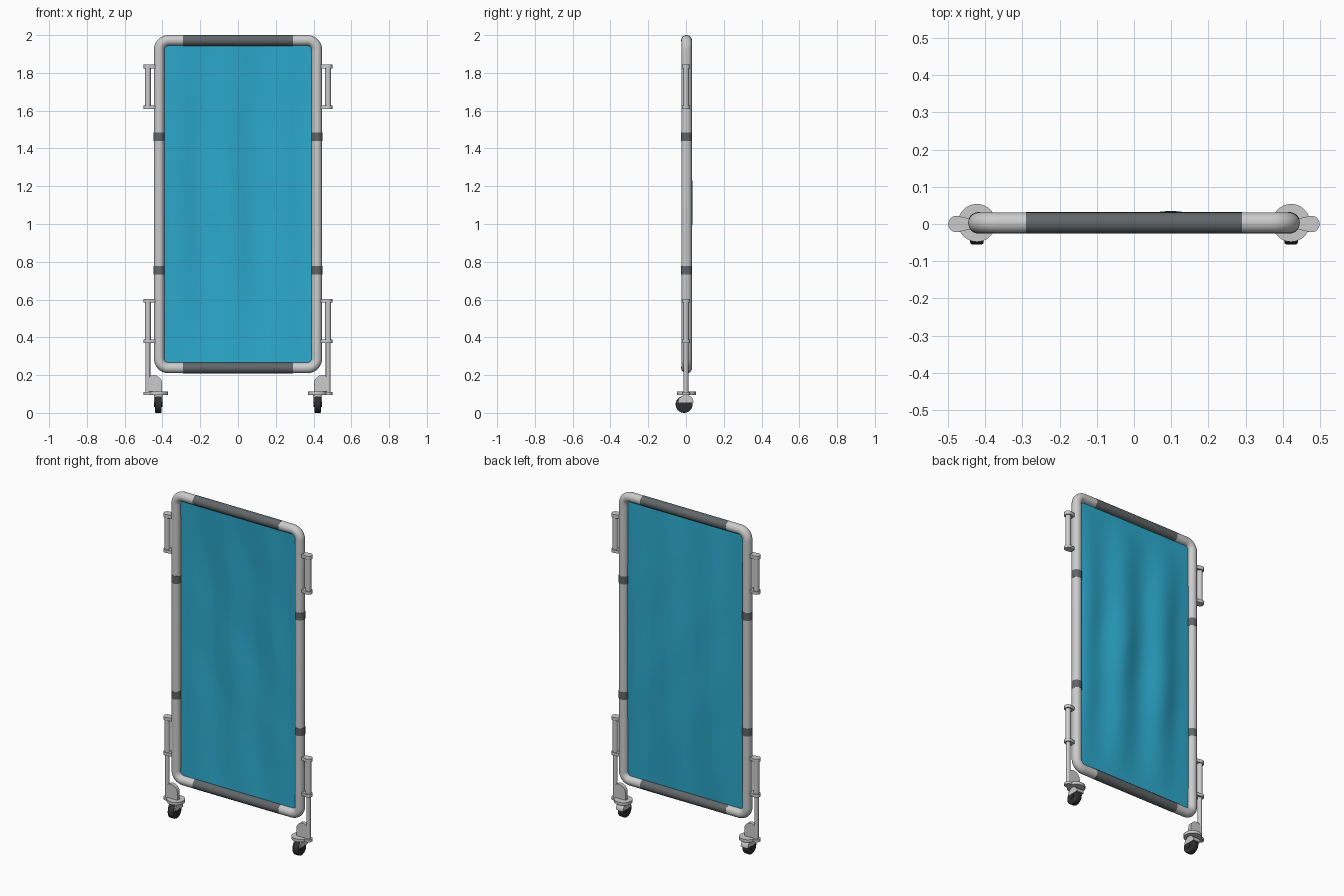
import bpy, bmesh, math
from mathutils import Vector, Matrix

if "Cube" in bpy.data.objects:
    bpy.data.objects.remove(bpy.data.objects["Cube"])

def mat(name, c):
    m = bpy.data.materials.new(name)
    m.diffuse_color = (*c, 1)
    m.use_nodes = True
    m.node_tree.nodes["Principled BSDF"].inputs["Base Color"].default_value = m.diffuse_color
    return m

LIGHT = mat("light_grey_metal", (0.60, 0.60, 0.60))
DARK = mat("dark_grey_sleeve", (0.12, 0.133, 0.14))
TEAL = mat("teal_fabric", (0.025, 0.40, 0.61))
BLACK = mat("black_rubber", (0.03, 0.03, 0.032))
YC = 0.003  # depth centre of the frame

def finish(bm, name, material, angle=40):
    bmesh.ops.recalc_face_normals(bm, faces=bm.faces)
    me = bpy.data.meshes.new(name)
    bm.to_mesh(me)
    bm.free()
    ob = bpy.data.objects.new(name, me)
    bpy.context.collection.objects.link(ob)
    me.materials.append(material)
    bpy.ops.object.select_all(action='DESELECT')
    ob.select_set(True)
    bpy.context.view_layer.objects.active = ob
    bpy.ops.object.shade_smooth_by_angle(angle=math.radians(angle))
    return ob

def cyl(name, centre, r, length, material, axis='Z', bevel=0.0):
    bm = bmesh.new()
    rot = {'Z': Matrix(), 'X': Matrix.Rotation(math.pi / 2, 4, 'Y')}[axis]
    bmesh.ops.create_cone(bm, cap_ends=True, segments=28, radius1=r, radius2=r, depth=length,
                          matrix=Matrix.Translation(centre) @ rot)
    if bevel:
        rim = [e for e in bm.edges if any(len(f.verts) > 4 for f in e.link_faces)]
        bmesh.ops.bevel(bm, geom=rim, offset=bevel, segments=3, affect='EDGES', profile=0.5)
    return finish(bm, name, material)

def post(name, x, z0, z1, r):
    return cyl(name, (x, 0, (z0 + z1) / 2), r, z1 - z0, LIGHT)

def prism(name, pts, offset, material):
    """Convex outline of 3D points, swept by an offset vector."""
    bm = bmesh.new()
    f = bm.faces.new([bm.verts.new(p) for p in pts])
    ext = bmesh.ops.extrude_face_region(bm, geom=[f])
    vs = [g for g in ext['geom'] if isinstance(g, bmesh.types.BMVert)]
    bmesh.ops.translate(bm, verts=vs, vec=offset)
    return finish(bm, name, material)

def link_plate(name, z0, z1, circles):
    """Slab wrapped round several (x, y, r) circles."""
    bm = bmesh.new()
    for x, y, r in circles:
        for i in range(28):
            a = math.tau * i / 28
            for z in (z0, z1):
                bm.verts.new((x + r * math.cos(a), y + r * math.sin(a), z))
    bmesh.ops.convex_hull(bm, input=bm.verts)
    bmesh.ops.delete(bm, geom=[v for v in bm.verts if not v.link_faces], context='VERTS')
    return finish(bm, name, LIGHT)

# tubular frame: rounded rectangle path swept with a circle
HX, Z0, Z1, R, TR, N = 0.4175, 0.238, 1.972, 0.05, 0.028, 24
path = []
for cx, cz, a0 in ((HX - R, Z1 - R, 0), (-HX + R, Z1 - R, 90),
                   (-HX + R, Z0 + R, 180), (HX - R, Z0 + R, 270)):
    for i in range(11):
        a = math.radians(a0 + 9 * i)
        d = Vector((math.cos(a), 0, math.sin(a)))
        path.append((Vector((cx, YC, cz)) + d * R, d))
bm = bmesh.new()
rings = []
for p, d in path:
    rings.append([bm.verts.new(p + d * TR * math.cos(math.tau * k / N)
                               + Vector((0, TR * math.sin(math.tau * k / N), 0))) for k in range(N)])
for i, ring in enumerate(rings):
    nxt = rings[(i + 1) % len(rings)]
    for k in range(N):
        bm.faces.new((ring[k], ring[(k + 1) % N], nxt[(k + 1) % N], nxt[k]))
finish(bm, "frame_tube", LIGHT)

# dark sleeves on the rails and uprights
for n, z in (("top", Z1), ("bottom", Z0)):
    cyl(n + "_rail_sleeve", (0, YC, z), TR + 0.0006, 0.58, DARK, 'X')
for s in (-1, 1):
    for z in (1.462, 0.755):
        cyl("upright_band", (s * HX, YC, z), TR + 0.001, 0.047, DARK)

# fabric screen with soft vertical folds
bm = bmesh.new()
bmesh.ops.create_grid(bm, x_segments=70, y_segments=60, size=1)
for v in bm.verts:
    u, w = v.co.x, v.co.y
    x, z = u * 0.405, 1.105 + w * 0.855
    env = (1 - u ** 4) * (1 - w * w)
    fold = math.cos(math.tau * (x - 0.1 + 0.03 * w) / 0.29)
    y = YC + env * (0.019 + 0.011 * fold) + 0.002 * env * math.sin(9 * w + 6 * u)
    v.co = (x, y, z)
finish(bm, "fabric_screen", TEAL, 80)

for s in (-1, 1):
    hx = s * 0.477
    # upper hinge
    post("upper_hinge_pin", hx, 1.62, 1.835, 0.0155)
    for a, b in ((1.61, 1.628), (1.823, 1.845)):
        link_plate("upper_hinge_clamp", a, b, [(hx, 0, 0.022), (s * 0.44, 0, 0.014)])
    # lower hinge and caster leg
    post("lower_hinge_pin", hx, 0.38, 0.595, 0.0155)
    post("caster_leg", hx, 0.095, 0.385, 0.0125)
    for a, b in ((0.37, 0.388), (0.585, 0.604)):
        link_plate("lower_hinge_clamp", a, b, [(hx, 0, 0.022), (s * 0.44, 0, 0.014)])
    # caster base plate
    wx = s * 0.422
    link_plate("caster_plate", 0.095, 0.112, [(wx, 0.003, 0.051)])
    link_plate("caster_plate_arm", 0.096, 0.111, [(hx, 0, 0.022), (wx, 0, 0.022)])
    # gusset fin with rounded inner corner
    pts = [(hx, -0.011, 0.1), (s * 0.402, -0.011, 0.1)]
    for i in range(9):
        a = math.pi / 2 * i / 8
        pts.append((s * (0.447 - 0.045 * math.cos(a)), -0.011, 0.155 + 0.045 * math.sin(a)))
    pts.append((s * 0.462, -0.011, 0.197))
    pts.append((hx, -0.011, 0.185))
    prism("caster_gusset", pts, (0, 0.022, 0), LIGHT)
    # wheel, hub and hood
    cyl("caster_wheel", (wx, -0.01, 0.045), 0.045, 0.036, BLACK, 'X', 0.006)
    cyl("wheel_hub", (wx, -0.01, 0.045), 0.015, 0.044, BLACK, 'X')
    hood = [(wx - 0.024, 0.0 + 0.040 * math.cos(math.pi * i / 16),
             0.056 + 0.040 * math.sin(math.pi * i / 16)) for i in range(17)]
    prism("wheel_hood", hood, (0.048, 0, 0), LIGHT)
